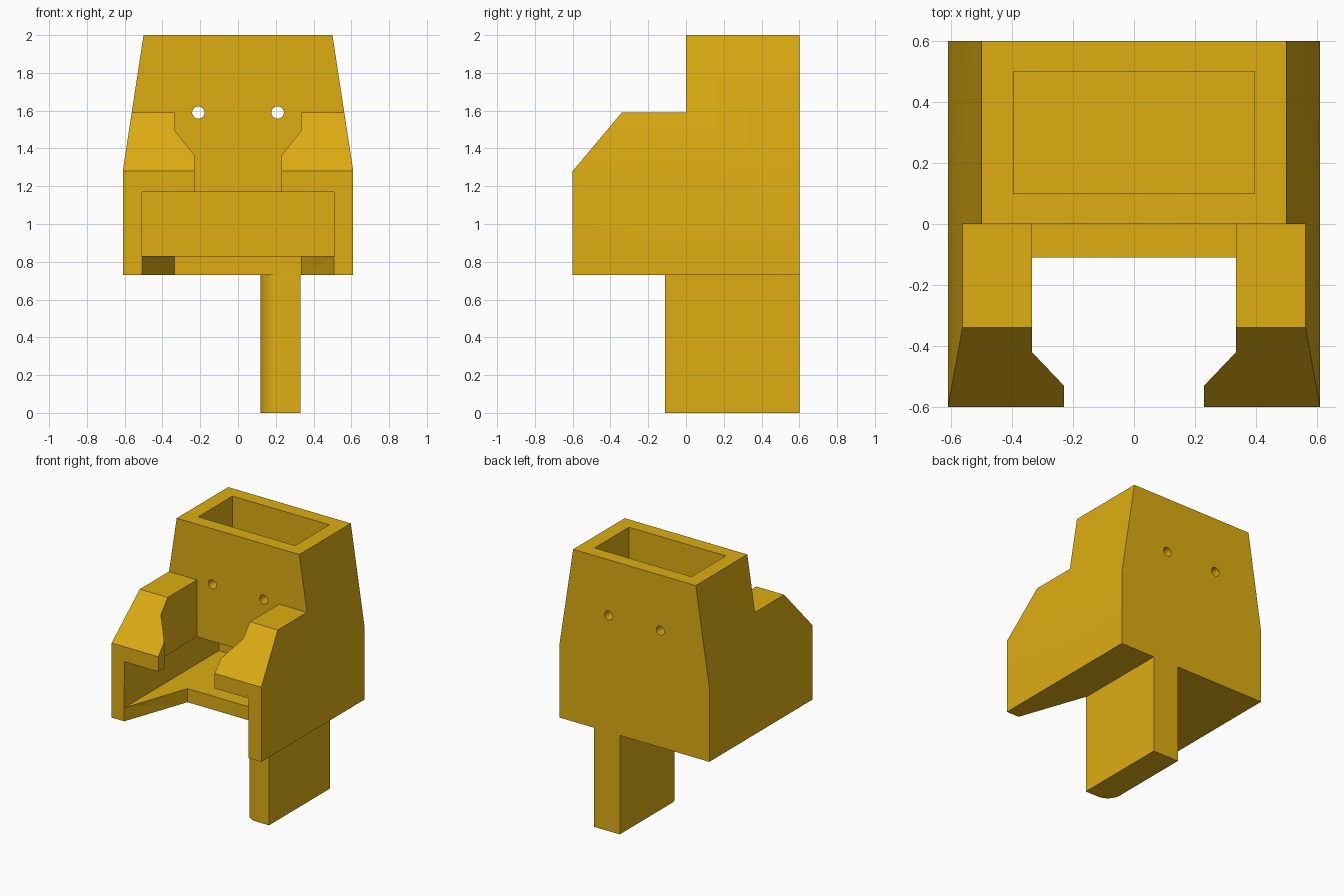
import bpy, math
from mathutils import Vector

cube = bpy.data.objects.get("Cube")
if cube:
    bpy.data.objects.remove(cube, do_unlink=True)

gold = bpy.data.materials.new("golden_yellow")
gold.use_nodes = True
colour = (0.73, 0.42, 0.006, 1)
gold.diffuse_color = colour
for node in gold.node_tree.nodes:
    if node.type == "BSDF_PRINCIPLED":
        node.inputs["Base Color"].default_value = colour


def prism(name, outline, axis, low, high):
    """Extrude a closed 2D outline along the given axis."""
    def place(p, d):
        a, b = p
        return {"x": (d, a, b), "y": (a, d, b), "z": (a, b, d)}[axis]
    n = len(outline)
    verts = [Vector(place(p, d)) for d in (low, high) for p in outline]
    faces = [list(range(n))[::-1], list(range(n, 2 * n))]
    faces += [[i, (i + 1) % n, (i + 1) % n + n, i + n] for i in range(n)]
    mesh = bpy.data.meshes.new(name)
    mesh.from_pydata(verts, [], faces)
    mesh.materials.append(gold)
    # Turn all normals outward whatever the outline direction
    import bmesh
    bm = bmesh.new()
    bm.from_mesh(mesh)
    bmesh.ops.recalc_face_normals(bm, faces=bm.faces)
    bm.to_mesh(mesh)
    bm.free()
    obj = bpy.data.objects.new(name, mesh)
    bpy.context.collection.objects.link(obj)
    return obj


def mirrored(half):
    """Complete a right-hand half outline across the centre line."""
    return half + [(-a, b) for a, b in reversed(half)]


def rectangle(a, b, c, d):
    return [(a, c), (b, c), (b, d), (a, d)]


def combine(target, tool, operation="DIFFERENCE"):
    tool.hide_render = True
    mod = target.modifiers.new("cut", "BOOLEAN")
    mod.operation = operation
    mod.solver = "EXACT"
    mod.object = tool
    bpy.context.view_layer.objects.active = target
    bpy.ops.object.modifier_apply(modifier=mod.name)
    bpy.data.objects.remove(tool, do_unlink=True)


# Housing: stepped side profile limited by the tapered front outline
housing = prism("housing", [(-0.6, 0.73), (0.6, 0.73), (0.6, 2), (0, 2),
                            (0, 1.59), (-0.34, 1.59), (-0.6, 1.28)], "x", -0.8, 0.8)
taper = prism("taper", mirrored([(0.61, 0.5), (0.61, 1.28), (0.5, 2), (0.47, 2.2)]),
              "y", -1, 1)
combine(housing, taper, "INTERSECT")

# Wide slot open at the front
combine(housing, prism("slot", rectangle(-0.507, 0.507, -0.8, 0.5), "z", 0.83, 1.17))

# Opening between the arms, narrowing towards the front
combine(housing, prism("arm_gap", mirrored([(0.23, -0.8), (0.23, -0.53),
                                            (0.335, -0.42), (0.335, 0)]), "z", 1.0, 1.8))

# Flared notch in the floor
combine(housing, prism("floor_notch", mirrored([(0.578, -0.8), (0.335, -0.11)]), "z", 0.6, 1.0))

# Rectangular well in the top, reaching the slot
combine(housing, prism("well", rectangle(-0.395, 0.395, 0.1, 0.5), "z", 1.0, 2.2))

# Pair of round holes through both walls
for side in (-1, 1):
    ring = [(side * 0.21 + 0.033 * math.cos(t * math.tau / 24),
             1.59 + 0.033 * math.sin(t * math.tau / 24)) for t in range(24)]
    combine(housing, prism("pin_hole", ring, "y", -0.5, 0.9))

# Grip: slab with one rounded front edge
r, steps = 0.105, 12
arc = [(0.12 + r - r * math.cos(t * math.pi / 2 / steps),
        -0.11 + r - r * math.sin(t * math.pi / 2 / steps)) for t in range(steps + 1)]
grip = prism("grip", arc + [(0.33, -0.11), (0.33, 0.6), (0.12, 0.6)], "z", 0, 0.73)

# Smooth only the curved surfaces
for obj in (housing, grip):
    bpy.ops.object.select_all(action="DESELECT")
    obj.select_set(True)
    bpy.context.view_layer.objects.active = obj
    bpy.ops.object.shade_smooth_by_angle(angle=math.radians(25))
